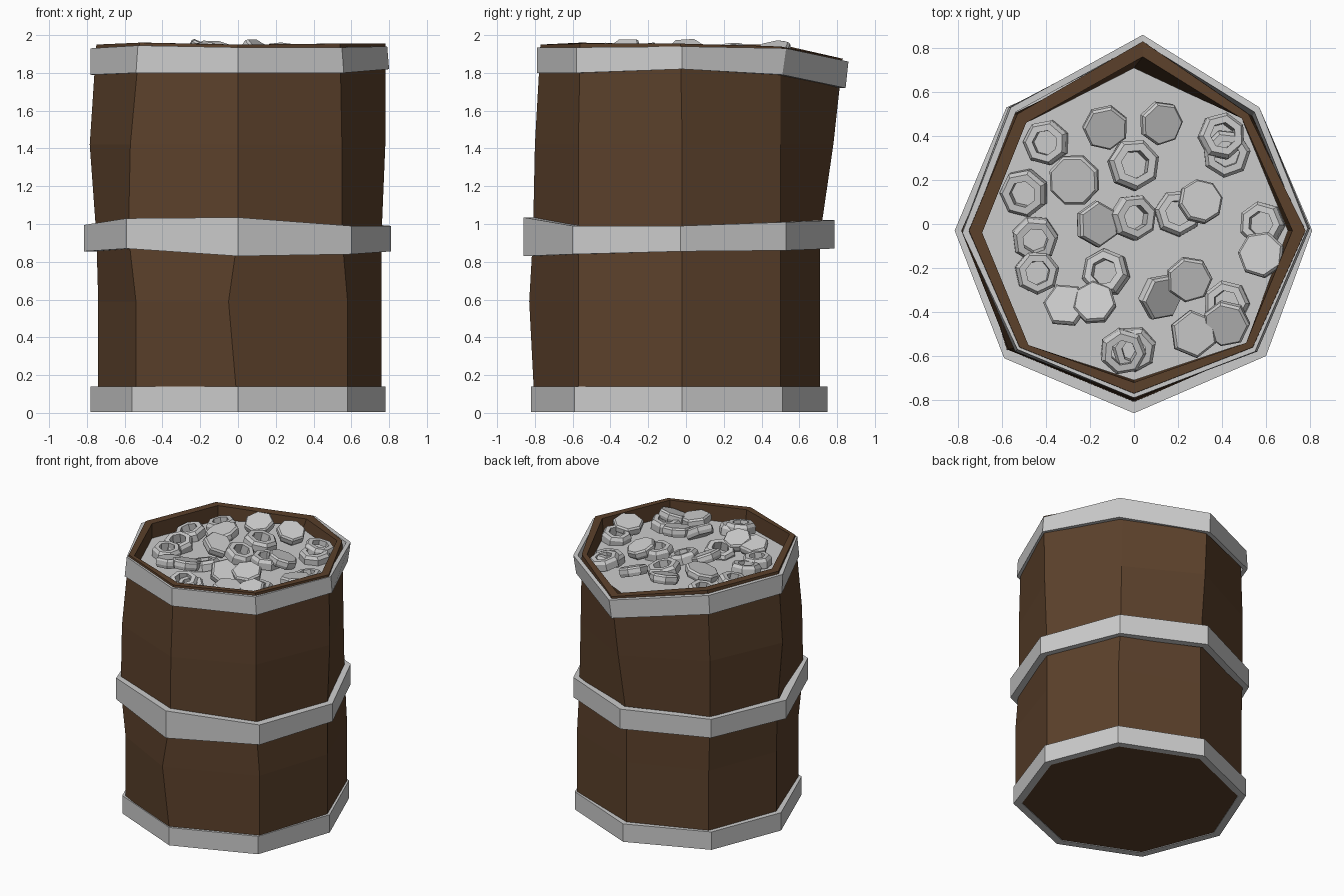
import bpy, bmesh, math, random
from mathutils import Vector, Matrix, Euler

if "Cube" in bpy.data.objects:
    bpy.data.objects.remove(bpy.data.objects["Cube"])

random.seed(4)
N = 8

wood = bpy.data.materials.new("wood")
wood.diffuse_color = (0.105, 0.052, 0.024, 1)
wood.use_nodes = True
wood.node_tree.nodes["Principled BSDF"].inputs["Base Color"].default_value = wood.diffuse_color


def finish(bm, name, mat=None):
    bmesh.ops.recalc_face_normals(bm, faces=bm.faces)
    me = bpy.data.meshes.new(name)
    bm.to_mesh(me)
    bm.free()
    if mat:
        me.materials.append(mat)
    ob = bpy.data.objects.new(name, me)
    bpy.context.collection.objects.link(ob)
    return ob


def ring(xy, z, scale=1.0):
    """Eight corners, counter-clockwise from the front; z is a number or eight numbers."""
    zs = z if isinstance(z, (list, tuple)) else [z] * N
    return [Vector((x * scale, y * scale, h)) for (x, y), h in zip(xy, zs)]


def loft(rings, name, mat=None, cyclic=False, cap_start=False, cap_end=False):
    bm = bmesh.new()
    vs = [[bm.verts.new(p) for p in r] for r in rings]
    pairs = list(zip(vs, vs[1:])) + ([(vs[-1], vs[0])] if cyclic else [])
    for a, b in pairs:
        n = len(a)
        for i in range(n):
            j = (i + 1) % n
            bm.faces.new((a[i], a[j], b[j], b[i]))
    if cap_start:
        bm.faces.new(vs[0][::-1])
    if cap_end:
        bm.faces.new(vs[-1])
    return finish(bm, name, mat)


# Hand-hewn octagonal outlines: front, front right, right, ... front left
base = [(0, -.80), (.58, -.57), (.76, -.02), (.56, .50), (0, .71), (-.54, .50), (-.74, -.02), (-.54, -.57)]
low = [(-.05, -.83)] + base[1:]
mid = [(0, -.81), (.55, -.57), (.76, -.02), (.54, .50), (0, .71), (-.55, .50), (-.75, -.02), (-.58, -.57)]
high = [(0, -.80), (.55, -.57), (.78, -.02), (.53, .50), (.02, .78), (-.55, .50), (-.785, -.03), (-.57, -.57)]
top = [(0, -.77), (.54, -.56), (.78, -.03), (.52, .50), (.04, .83), (-.53, .50), (-.75, -.03), (-.52, -.56)]
rim_in = [(0, -.72), (.51, -.54), (.72, -.03), (.49, .48), (.04, .76), (-.49, .46), (-.69, -.04), (-.48, -.55)]
floor_in = [(0, -.71), (.51, -.54), (.70, -.03), (.49, .48), (0, .71), (-.49, .46), (-.69, -.04), (-.48, -.55)]
rim_z = [1.95, 1.955, 1.955, 1.94, 1.875, 1.95, 1.95, 1.96]

# Wooden barrel: outer wall, rim and inner wall
loft([ring(base, 0.01), ring(low, 0.59), ring(mid, 0.94), ring(high, 1.42),
      ring(top, rim_z), ring(rim_in, rim_z), ring(floor_in, 1.70)],
     "barrel_body", wood, cap_start=True)


# Metal hoops, each with an inner and an outer wall
def hoop(name, lower, upper, zl, zu, inner=0.93):
    loft([ring(lower, zl), ring(upper, zu), ring(upper, zu, inner), ring(lower, zl, inner)],
         name, cyclic=True)


hoop_b = [(0, -.82), (.58, -.59), (.78, -.02), (.57, .51), (0, .75), (-.57, .51), (-.78, -.02), (-.56, -.58)]
hoop_m = [(0, -.86), (.60, -.60), (.81, -.03), (.57, .53), (0, .785), (-.58, .53), (-.815, -.03), (-.59, -.61)]
hoop_tl = [(0, -.79), (.56, -.58), (.80, -.02), (.56, .51), (.03, .845), (-.57, .53), (-.78, -.03), (-.54, -.58)]
hoop_tu = [(0, -.79), (.55, -.58), (.79, -.02), (.57, .53), (.04, .86), (-.56, .53), (-.78, -.04), (-.53, -.57)]
hoop("bottom_hoop", hoop_b, hoop_b, 0.005, 0.14)
hoop("middle_hoop", hoop_m, hoop_m,
     [.83, .84, .855, .86, .87, .86, .855, .87], [1.035, .99, .99, 1.01, 1.02, 1.0, .995, 1.03])
hoop("top_hoop", hoop_tl, hoop_tu,
     [1.80, 1.80, 1.82, 1.79, 1.72, 1.79, 1.79, 1.80], [1.935, 1.935, 1.94, 1.93, 1.86, 1.93, 1.93, 1.945],
     0.96)

# Grey bed under the loose hardware
bm = bmesh.new()
bm.faces.new([bm.verts.new(p) for p in ring(floor_in, 1.84)])
finish(bm, "hardware_bed")


def circle(n, r, z, turn=0.0):
    return [Vector((r * math.cos(turn + math.tau * i / n), r * math.sin(turn + math.tau * i / n), z))
            for i in range(n)]


def place(ob, x, y, z, tilt):
    rot = Euler((random.uniform(-tilt, tilt), random.uniform(-tilt, tilt), random.uniform(0, 6.28)))
    ob.data.transform(Matrix.Translation((x, y, z)) @ rot.to_matrix().to_4x4())


def nut(i, x, y):
    r = random.uniform(.10, .12)
    h = .035
    ob = loft([circle(7, r, -h), circle(7, r, h * .4), circle(7, r * .85, h),
               circle(7, r * .55, h), circle(7, r * .55, -h)], f"nut_{i}", cyclic=True)
    place(ob, x, y, 1.87 + random.uniform(-.01, .02), .25)


def bolt(i, x, y, tilt=.35):
    r = random.uniform(.10, .12)
    n = random.choice((6, 7, 8))
    h = .032
    ob = loft([circle(n, r * .9, -h), circle(n, r, -h * .3), circle(n, r, h * .6), circle(n, r * .9, h)],
              f"bolt_head_{i}", cap_start=True, cap_end=True)
    place(ob, x, y, 1.90 + random.uniform(-.01, .015), tilt)


# Scattered nuts (open rings)
nuts = [(-.40, .37), (.40, .40), (-.50, .14), (0, .27), (-.45, -.07), (-.44, -.22), (-.13, -.22),
        (-.05, -.58), (.42, .32), (0, .03), (.42, -.36), (.58, .0), (.20, .05), (.0, -.57)]
for i, p in enumerate(nuts):
    nut(i, *p)

# Scattered bolt heads (solid)
bolts = [(-.13, .44), (.12, .46), (-.27, .20), (-.17, 0), (.30, .10), (.58, -.14), (-.31, -.37),
         (-.18, -.36), (.25, -.25), (.12, -.33), (.27, -.50), (.42, -.45)]
for i, p in enumerate(bolts):
    bolt(i, *p, tilt=.7 if i in (3, 9) else .3)
